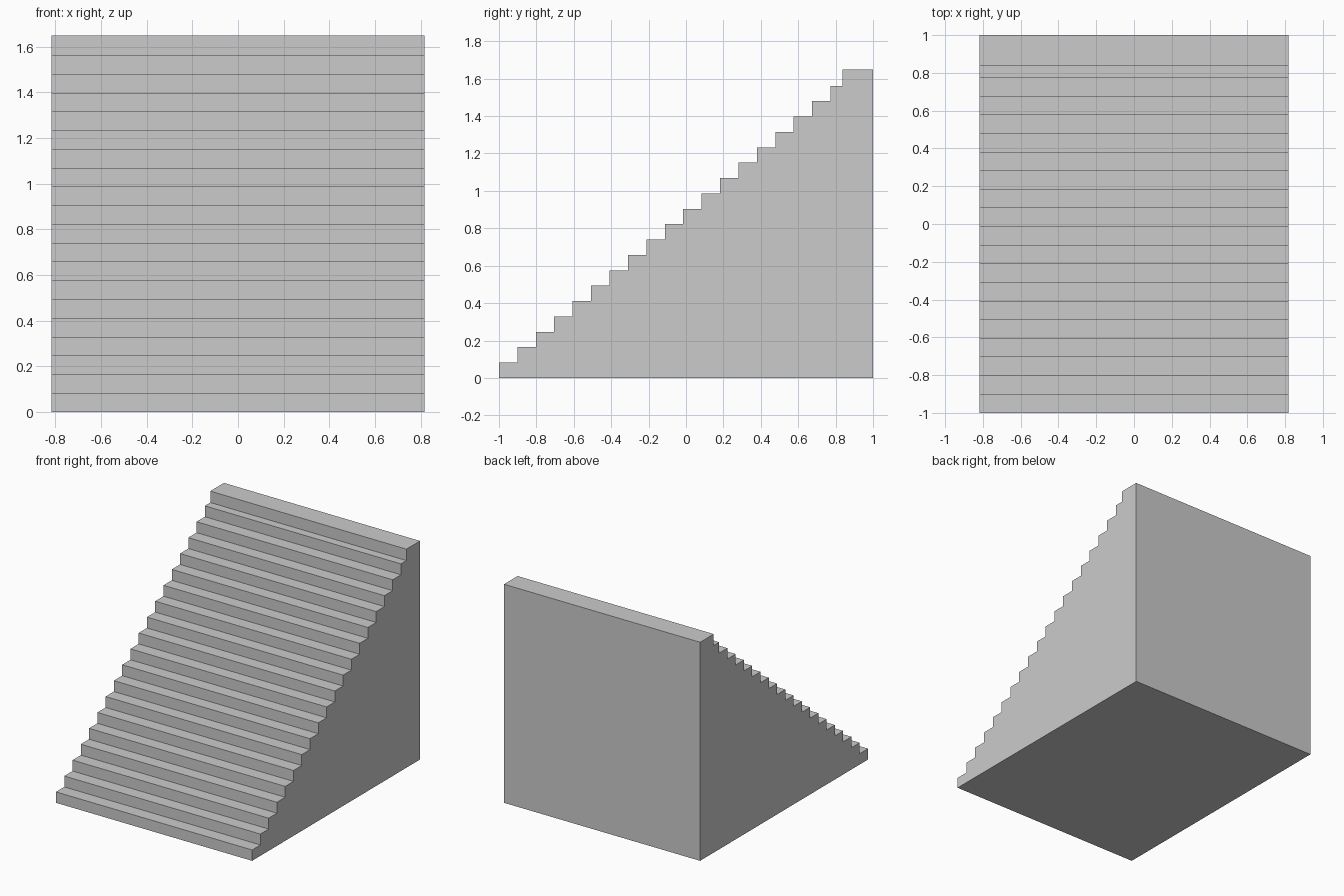
import bpy, bmesh

if "Cube" in bpy.data.objects:
    bpy.data.objects.remove(bpy.data.objects["Cube"])

HALF_W = 0.818
STEPS = 19
TREAD, RISE = 0.0985, 0.0822
LANDING_Y, TOP = 0.838, 1.648

# Stair side profile (y, z): regular steps, then the top landing
profile = [(-1.0, 0.0)]
for i in range(STEPS):
    y = -1.0 + i * TREAD
    y_next = y + TREAD if i < STEPS - 1 else LANDING_Y
    z = (i + 1) * RISE
    profile += [(y, z), (y_next, z)]
profile += [(LANDING_Y, TOP), (1.0, TOP), (1.0, 0.0)]

# Extrude the profile across the width
bm = bmesh.new()
side = bm.faces.new([bm.verts.new((-HALF_W, y, z)) for y, z in profile])
ext = bmesh.ops.extrude_face_region(bm, geom=[side], use_keep_orig=True)
moved = [v for v in ext["geom"] if isinstance(v, bmesh.types.BMVert)]
bmesh.ops.translate(bm, verts=moved, vec=(2 * HALF_W, 0, 0))
bmesh.ops.recalc_face_normals(bm, faces=bm.faces)

mesh = bpy.data.meshes.new("staircase")
bm.to_mesh(mesh)
bm.free()
bpy.context.collection.objects.link(bpy.data.objects.new("staircase", mesh))
